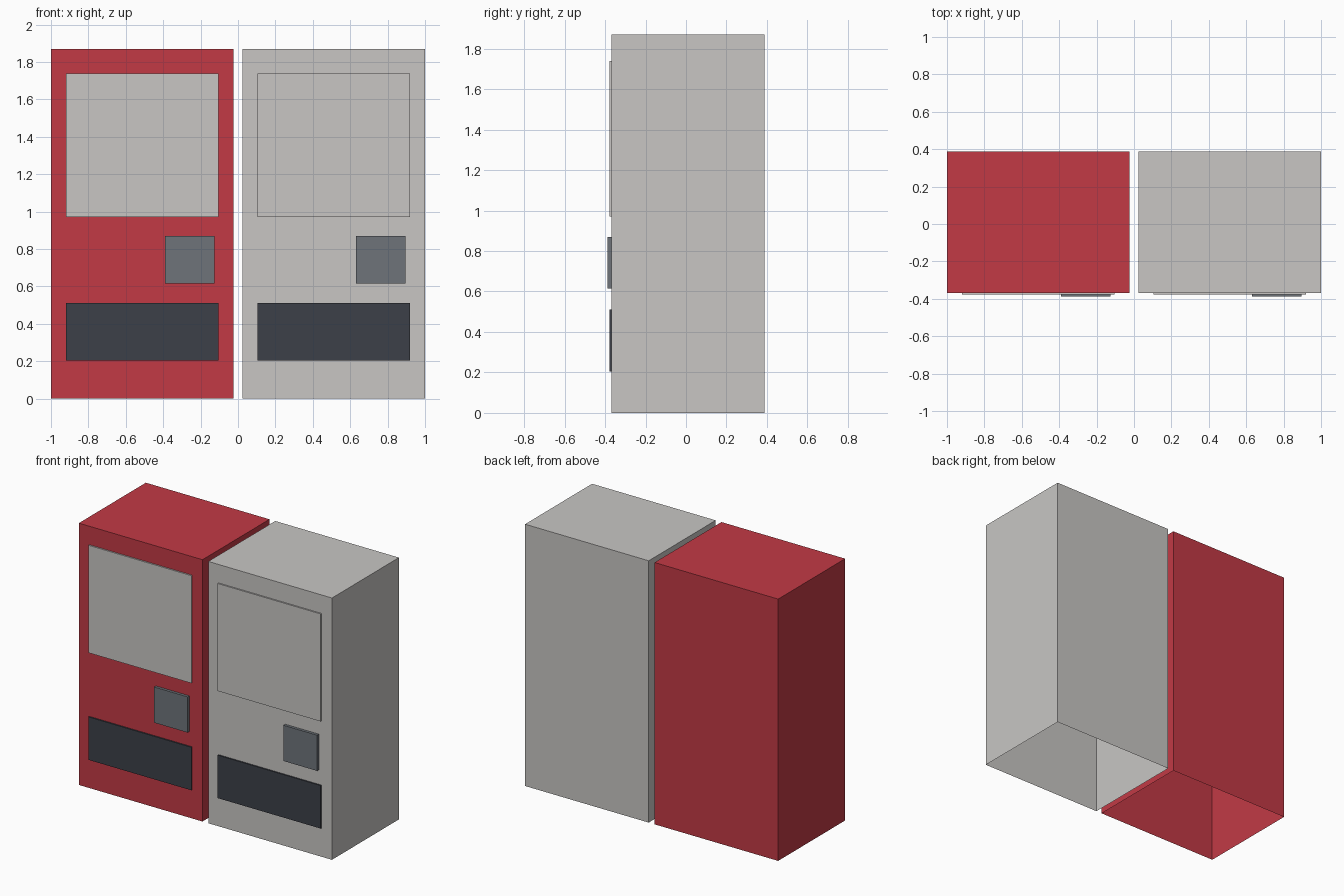
import bpy
import bmesh
from mathutils import Vector

default = bpy.data.objects.get("Cube")
if default:
    bpy.data.objects.remove(default, do_unlink=True)


def material(name, r, g, b):
    mat = bpy.data.materials.new(name)
    mat.use_nodes = True
    mat.diffuse_color = (r, g, b, 1)
    mat.node_tree.nodes["Principled BSDF"].inputs["Base Color"].default_value = (r, g, b, 1)
    return mat


red = material("red paint", 0.54, 0.042, 0.06)
pale = material("pale grey", 0.578, 0.565, 0.552)
slate = material("slate grey", 0.156, 0.174, 0.195)
charcoal = material("charcoal", 0.045, 0.051, 0.065)

FRONT, BACK = -0.368, 0.388
WIDTH, HEIGHT = 0.977, 1.87


def open_box(name, x, y, z, mat, open_dir):
    """Box spanning the given ranges, without the face that looks along open_dir."""
    bm = bmesh.new()
    bmesh.ops.create_cube(bm, size=1)
    for v in bm.verts:
        v.co = Vector([lo + (c + 0.5) * (hi - lo) for c, (lo, hi) in zip(v.co, (x, y, z))])
    bm.normal_update()
    hidden = [f for f in bm.faces if f.normal.dot(Vector(open_dir)) > 0.9]
    bmesh.ops.delete(bm, geom=hidden, context='FACES')
    mesh = bpy.data.meshes.new(name)
    bm.to_mesh(mesh)
    bm.free()
    mesh.materials.append(mat)
    obj = bpy.data.objects.new(name, mesh)
    bpy.context.collection.objects.link(obj)
    return obj


def vending_machine(side, cx, body_mat):
    def panel(part, x0, x1, z, depth, mat):
        open_box(f"{side}_{part}", (cx + x0, cx + x1), (FRONT - depth, FRONT), z, mat, (0, 1, 0))

    # Cabinet shell, open underneath
    open_box(f"{side}_cabinet", (cx - WIDTH / 2, cx + WIDTH / 2), (FRONT, BACK),
             (0, HEIGHT), body_mat, (0, 0, -1))
    # Display window, payment panel and dispensing flap
    panel("display_window", -0.407, 0.407, (0.97, 1.738), 0.01, pale)
    panel("payment_panel", 0.12, 0.385, (0.615, 0.87), 0.02, slate)
    panel("dispensing_flap", -0.407, 0.407, (0.205, 0.512), 0.01, charcoal)


vending_machine("right", -1 + WIDTH / 2, red)
vending_machine("left", 1 - WIDTH / 2, pale)
